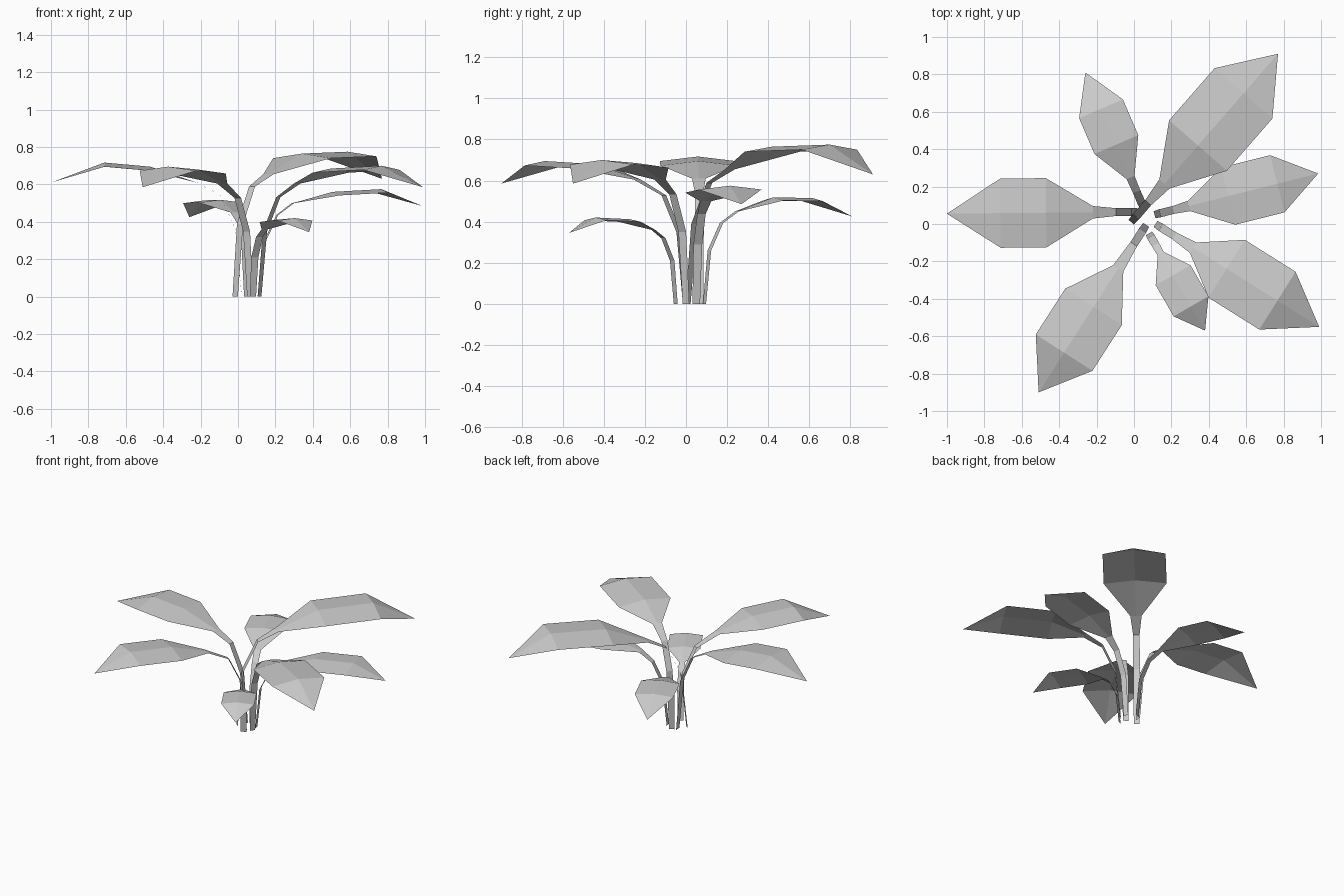
import bpy, bmesh
from mathutils import Vector

if "Cube" in bpy.data.objects:
    bpy.data.objects.remove(bpy.data.objects["Cube"])

# Each leaf: base xy, tip xy, blade width, distance fractions (blade start, two wide rows),
# spine heights (blade start, two wide rows, tip)
LEAVES = [
    ((.02, .065), (-1.0, .055), .37, (.235, .48, .72), (.61, .695, .717, .61)),
    ((-.015, .01), (.77, .91), .41, (.227, .455, .765), (.655, .765, .775, .63)),
    ((.11, .05), (.985, .27), .315, (.21, .45, .75), (.50, .56, .575, .485)),
    ((.115, .0), (.99, -.55), .365, (.23, .435, .745), (.605, .685, .70, .585)),
    ((.065, -.005), (-.51, -.90), .36, (.26, .49, .763), (.605, .68, .695, .585)),
    ((.05, .09), (-.26, .81), .255, (.22, .465, .73), (.45, .518, .515, .425)),
    ((.08, -.05), (.38, -.57), .215, (.21, .43, .75), (.36, .412, .42, .345)),
]


def leaf(index, base, tip, width, fracs, heights):
    start = Vector((*base, 0))
    span = Vector((*tip, 0)) - start
    side = Vector((-span.y, span.x, 0)).normalized()
    top = max(heights)
    # rows: distance fraction, height, half width, edge droop
    rows = [
        (0, 0, .019, 0),
        (.033, .5 * top, .022, 0),
        (.115, .76 * top, .021, 0),
        (fracs[0], heights[0], .09 * width, 0),
        (fracs[1], heights[1], .5 * width, .06 * width),
        (fracs[2], heights[2], .5 * width, .06 * width),
    ]
    bm = bmesh.new()
    grid = []
    for f, z, half, droop in rows:
        c = start + span * f + Vector((0, 0, z))
        d = Vector((0, 0, droop))
        pts = [c - side * half - d, c, c + side * half - d]
        grid.append([bm.verts.new(p) for p in pts])
    # stalk ribbon and folded blade
    for a, b in zip(grid, grid[1:]):
        for i in (0, 1):
            bm.faces.new((a[i], b[i], b[i + 1], a[i + 1]))
    # pointed end
    end = bm.verts.new(start + span + Vector((0, 0, heights[3])))
    for i in (0, 1):
        bm.faces.new((grid[-1][i], end, grid[-1][i + 1]))
    mesh = bpy.data.meshes.new(f"leaf_{index}")
    bm.to_mesh(mesh)
    bm.free()
    bpy.context.collection.objects.link(bpy.data.objects.new(f"leaf_{index}", mesh))


for n, spec in enumerate(LEAVES, 1):
    leaf(n, *spec)
